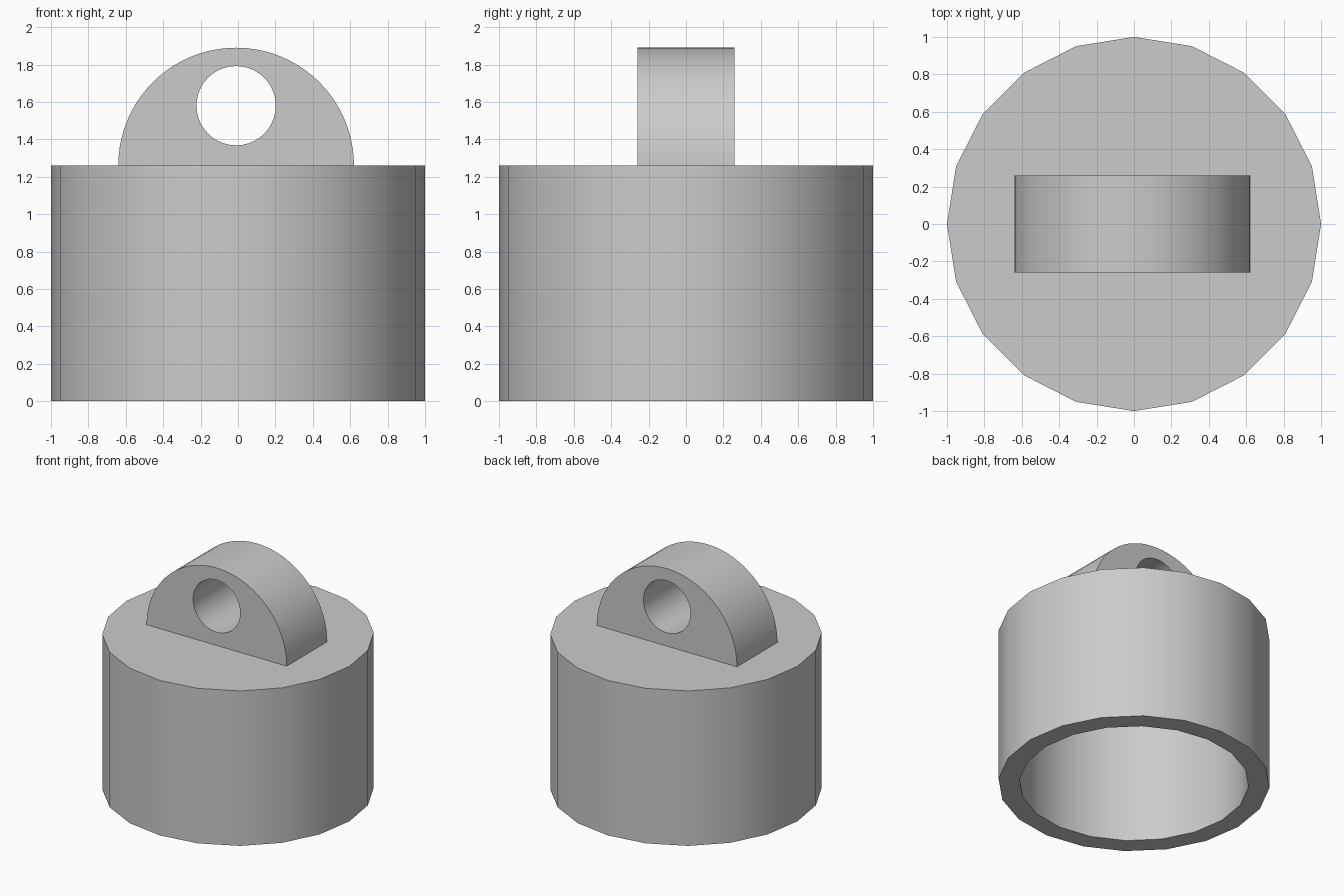
import bpy
import bmesh
from math import cos, sin, pi, radians

cube = bpy.data.objects.get("Cube")
if cube:
    bpy.data.objects.remove(cube, do_unlink=True)

R, H = 1.0, 1.26           # cap radius and height
BORE_R, BORE_H = 0.845, 1.1
LUG_X, LUG_R, LUG_HALF = -0.01, 0.63, 0.26
HOLE_Z, HOLE_R = 1.58, 0.212

grey = bpy.data.materials.new("plain grey")
grey.use_nodes = True
colour = (0.6, 0.6, 0.6, 1)
grey.diffuse_color = colour
grey.node_tree.nodes["Principled BSDF"].inputs["Base Color"].default_value = colour


def finish(obj):
    """Weld, orient and smooth a part while keeping its rims sharp."""
    bm = bmesh.new()
    bm.from_mesh(obj.data)
    bmesh.ops.remove_doubles(bm, verts=bm.verts, dist=0.0005)
    bmesh.ops.recalc_face_normals(bm, faces=bm.faces)
    bm.to_mesh(obj.data)
    bm.free()
    obj.data.materials.clear()
    obj.data.materials.append(grey)
    bpy.ops.object.select_all(action="DESELECT")
    obj.select_set(True)
    bpy.context.view_layer.objects.active = obj
    bpy.ops.object.shade_smooth_by_angle(angle=radians(30))


def arc(cx, cz, r, sweep, count):
    return [(cx + r * cos(sweep * i / count), cz + r * sin(sweep * i / count))
            for i in range(count + 1)]


# Hollow twenty-sided cap, open underneath: turned from its cross-section
profile = [(0, BORE_H), (BORE_R, BORE_H), (BORE_R, 0), (R, 0), (R, H), (0, H)]
bm = bmesh.new()
verts = [bm.verts.new((x, 0, z)) for x, z in profile]
edges = [bm.edges.new(pair) for pair in zip(verts, verts[1:])]
bmesh.ops.spin(bm, geom=verts + edges, cent=(0, 0, 0), axis=(0, 0, 1),
               angle=2 * pi, steps=20)
mesh = bpy.data.meshes.new("hollow_cap")
bm.to_mesh(mesh)
bm.free()
cap = bpy.data.objects.new("hollow_cap", mesh)
bpy.context.collection.objects.link(cap)
finish(cap)

# Half-round hanging lug with a round hole, extruded front to back
curve = bpy.data.curves.new("hanging_lug", "CURVE")
curve.dimensions = "2D"
curve.fill_mode = "BOTH"
curve.extrude = LUG_HALF
outlines = [arc(LUG_X, H, LUG_R, pi, 40),
            arc(LUG_X, HOLE_Z, HOLE_R, 2 * pi, 40)[:-1]]
for points in outlines:
    spline = curve.splines.new("POLY")
    spline.points.add(len(points) - 1)
    for p, (x, z) in zip(spline.points, points):
        p.co = (x, z, 0, 1)
    spline.use_cyclic_u = True
outline = bpy.data.objects.new("lug_outline", curve)
bpy.context.collection.objects.link(outline)
bpy.context.view_layer.update()
evaluated = outline.evaluated_get(bpy.context.evaluated_depsgraph_get())
lug_mesh = bpy.data.meshes.new_from_object(evaluated)
bpy.data.objects.remove(outline, do_unlink=True)
lug = bpy.data.objects.new("hanging_lug", lug_mesh)
lug.rotation_euler.x = radians(90)
bpy.context.collection.objects.link(lug)
finish(lug)
